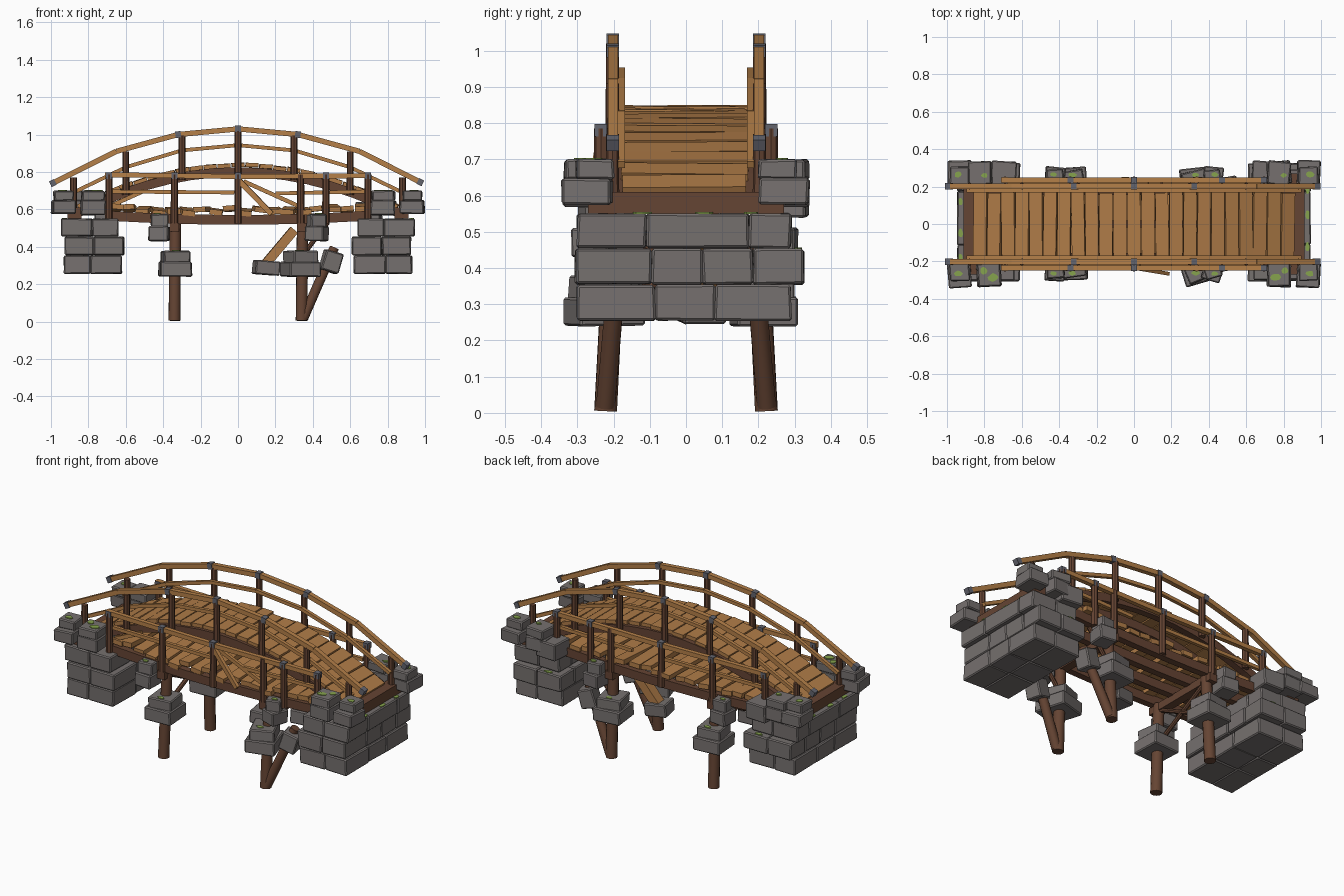
import bpy, bmesh, math, random
from mathutils import Vector, Matrix, Euler

if "Cube" in bpy.data.objects:
    bpy.data.objects.remove(bpy.data.objects["Cube"])

random.seed(7)
R = random.uniform


def material(name, rgb):
    m = bpy.data.materials.new(name)
    m.diffuse_color = (*rgb, 1)
    m.use_nodes = True
    m.node_tree.nodes["Principled BSDF"].inputs["Base Color"].default_value = m.diffuse_color
    return m


WOOD = material("light wood", (0.46, 0.215, 0.066))
PLANK = material("deck wood", (0.43, 0.2, 0.064))
DARK = material("dark wood", (0.13, 0.058, 0.033))
STONE = material("grey stone", (0.18, 0.163, 0.158))
METAL = material("dark metal", (0.125, 0.128, 0.155))
MOSS = material("green moss", (0.24, 0.37, 0.075))


def part(name, mat, build):
    bm = bmesh.new()
    build(bm)
    me = bpy.data.meshes.new(name)
    bm.to_mesh(me)
    bm.free()
    me.materials.append(mat)
    ob = bpy.data.objects.new(name, me)
    bpy.context.collection.objects.link(ob)
    return ob


def box(bm, c, size, rot=(0, 0, 0)):
    m = Matrix.Translation(c) @ Euler(rot).to_matrix().to_4x4() @ Matrix.Diagonal((*size, 1))
    return bmesh.ops.create_cube(bm, size=1, matrix=m)["verts"]


def log(bm, p, q, r, sides=10):
    p, q = Vector(p), Vector(q)
    d = q - p
    m = Matrix.Translation((p + q) / 2) @ d.to_track_quat('Z', 'Y').to_matrix().to_4x4()
    bmesh.ops.create_cone(bm, cap_ends=True, segments=sides, radius1=r, radius2=r * 0.95,
                          depth=d.length, matrix=m)


def bar(bm, p, q, w, h):
    p, q = Vector(p), Vector(q)
    d = q - p
    m = (Matrix.Translation((p + q) / 2) @ d.to_track_quat('X', 'Z').to_matrix().to_4x4()
         @ Matrix.Diagonal((d.length, w, h, 1)))
    bmesh.ops.create_cube(bm, size=1, matrix=m)


def stone(bm, x0, x1, y0, y1, z0, z1, turn=0.0, tilt=0.0):
    c = ((x0 + x1) / 2, (y0 + y1) / 2, (z0 + z1) / 2)
    vs = box(bm, c, (abs(x1 - x0), abs(y1 - y0), z1 - z0), (0, tilt, turn))
    for v in vs:
        v.co += Vector((R(-.003, .003), R(-.003, .003), R(-.002, .002)))
    edges = list({e for v in vs for e in v.link_edges})
    bmesh.ops.bevel(bm, geom=edges, offset=0.006, segments=1, affect='EDGES')


def arch(x):      # top surface of the upper deck
    return 0.845 - 0.245 * (x / 0.9) ** 2


def sag(x):       # top surface of the lower deck
    return 0.588 + 0.022 * (x / 0.7) ** 2


# Upper and lower plank decks
def upper_deck(bm):
    n = 23
    for i in range(n):
        x = -0.82 + 1.64 * i / (n - 1)
        slope = math.atan(0.49 * x / 0.81)
        box(bm, (x, R(-.006, .006), arch(x) - 0.01 + R(-.003, .003)),
            (0.069 / math.cos(slope), 0.35 + R(-.01, .02), 0.022),
            (R(-.012, .012), slope + R(-.03, .03), R(-.02, .02)))


def lower_deck(bm):
    for i in range(18):
        x = -0.66 + 1.32 * i / 17
        box(bm, (x, R(-.01, .01), sag(x) + R(-.008, .016)), (0.068, 0.455 + R(-.02, .03), 0.028),
            (R(-.04, .04), R(-.15, .15), R(-.06, .06)))


part("upper_deck", PLANK, upper_deck)
part("lower_deck", PLANK, lower_deck)


# Curved side beams under each deck
def curved_beam(bm, f, half, y, w, top, bottom, n=14):
    ring = []
    for i in range(n + 1):
        x = -half + 2 * half * i / n
        ring.append([bm.verts.new((x, y + dy, f(x) - dz)) for dy, dz in
                     ((-w / 2, top), (w / 2, top), (w / 2, bottom), (-w / 2, bottom))])
    for a, b in zip(ring, ring[1:]):
        for k in range(4):
            bm.faces.new((a[k], a[(k + 1) % 4], b[(k + 1) % 4], b[k]))
    bm.faces.new(ring[0])
    bm.faces.new(ring[-1])
    bmesh.ops.recalc_face_normals(bm, faces=bm.faces)


def beams(bm):
    for y in (-0.175, 0, 0.175):
        curved_beam(bm, arch, 0.86, y, 0.04, 0.02, 0.07)
    for y in (-0.215, -0.07, 0.07, 0.215):
        curved_beam(bm, sag, 0.71, y, 0.04, 0.018, 0.07)
    for s in (-1, 1):
        box(bm, (s * 0.875, 0, 0.58), (0.075, 0.54, 0.06))       # end sills
        box(bm, (s * 0.34, 0, 0.505), (0.05, 0.5, 0.045))        # pier caps


part("support_beams", DARK, beams)

# Handrails
TOP = [(-.99, .74), (-.65, .91), (-.32, 1.0), (0, 1.03), (.32, 1.0), (.65, .91), (.975, .745)]
MID = [(-.89, .685), (-.6, .825), (-.3, .915), (0, .943), (.3, .915), (.6, .825), (.89, .685)]
LOW = [-0.69, -0.34, 0, 0.47, 0.695]


def rails(bm):
    for s in (-1, 1):
        for path, y, t in ((TOP, 0.202, 0.028), (MID, 0.178, 0.02)):
            for a, b in zip(path, path[1:]):
                bar(bm, (a[0], s * y, a[1]), (b[0], s * y, b[1]), t, t)
        y = s * 0.235
        bar(bm, (-.71, y, .785), (0.01, y, .775), .026, .026)
        bar(bm, (0, y, .775), (.71, y, .78), .026, .026)
        bar(bm, (-.68, s * .222, .695), (-.02, s * .222, .69), .02, .02)
        bar(bm, (.2, s * .222, .685), (.68, s * .222, .695), .02, .02)
    # Broken loose rails
    bar(bm, (0, -.235, .76), (.18, -.265, .575), .02, .028)
    bar(bm, (.03, -.22, .75), (.34, -.215, .61), .018, .022)
    bar(bm, (-.7, -.21, .61), (-.5, -.2, .7), .018, .022)


part("handrails", WOOD, rails)


def posts(bm):
    for s in (-1, 1):
        for x, z in ((0, 1.02), (.3, .995), (.6, .91), (.88, .77)):
            for k in ((1,) if x == 0 else (-1, 1)):
                log(bm, (k * x, s * .203, arch(x) - .06), (k * x, s * .203, z), .019, 8)
        for x in LOW + [0.335]:
            log(bm, (x, s * .235, .525), (x, s * .235, .785), .02, 8)


part("rail_posts", DARK, posts)


def brackets(bm):
    for s in (-1, 1):
        for x, z in TOP:
            if abs(abs(x) - .65) > .01:
                box(bm, (x, s * .202, z), (.03, .034, .034), (0, math.atan(x * .5), 0))
        for x in LOW:
            box(bm, (x, s * .235, .78), (.033, .034, .034))


part("rail_brackets", METAL, brackets)


# Round pier legs and leaning braces
def legs(bm):
    for x in (-.34, .34):
        for s in (-1, 1):
            log(bm, (x, s * .222, .005), (x + .005, s * .195, .53), .032, 12)
    for s in (-1, 1):
        log(bm, (.35, s * .222, .02), (.515, s * .19, .395), .027, 12)
        log(bm, (.35, s * .2, .36), (.48, s * .2, .53), .013, 8)
        log(bm, (-.34, s * .2, .3), (-.33, -s * .2, .5), .013, 8)


ob = part("pier_legs", DARK, legs)
bpy.context.view_layer.objects.active = ob
ob.select_set(True)
bpy.ops.object.shade_smooth_by_angle(angle=math.radians(40))
part("fallen_board", PLANK, lambda bm: bar(bm, (.14, .05, .3), (.3, .06, .49), .06, .05))

# Block abutments: y joints of each course, then x joints
COURSES = [(.255, .353, (-.3, -.085, .08, .29), (.62, .79, .93)),
           (.355, .453, (-.305, -.095, .045, .185, .325), (.61, .77, .925)),
           (.455, .55, (-.3, -.11, .175, .29), (.64, .78, .945))]


def abutments(bm):
    for s in (-1, 1):
        for z0, z1, ys, xs in COURSES:
            for a, b in zip(ys, ys[1:]):
                for c, d in zip(xs, xs[1:]):
                    stone(bm, s * c, s * d, a, b, z0, z1)


part("abutments", STONE, abutments)

# Corner stacks at both ends: x range, y range, z range
CORNER = [(.87, .995, .205, .34, .575, .648), (.88, .985, .2, .305, .645, .7),
          (.71, .84, .215, .335, .568, .65), (.715, .835, .21, .335, .645, .7)]


def corner_stones(bm):
    for sx in (-1, 1):
        for sy in (-1, 1):
            for x0, x1, y0, y1, z0, z1 in CORNER:
                dx = .05 if sx < 0 < sy and x0 < .8 else 0
                stone(bm, sx * (x0 + dx), sx * (x1 + dx), sy * y0, sy * y1, z0, z1, R(-.1, .1))
        stone(bm, sx * .63, sx * .765, .2, .335, .54, .64, R(-.1, .1))


part("corner_stones", STONE, corner_stones)


# Stone collars around the pier legs
def collars(bm):
    for sx in (-1, 1):
        for sy in (-1, 1):
            t = R(-.1, .1) + (.2 if sx > 0 else 0)
            o = .02 if sx > 0 > sy else 0
            stone(bm, sx * .25, sx * .42, sy * .13, sy * (.3 + o), .24, .32, t)
            stone(bm, sx * .265, sx * .405, sy * .145, sy * (.285 + o), .31, .378, t + .1)
            stone(bm, sx * .37, sx * .475, sy * .2, sy * .305, .43, .51, -t)
            stone(bm, sx * .375, sx * .465, sy * .2, sy * .29, .505, .575, t)
    for sy in (-1, 1):
        stone(bm, .45, .545, sy * .16, sy * .25, .265, .375, .2, .3)
    stone(bm, .085, .215, -.02, .1, .25, .325, .2, .08)


part("pier_collars", STONE, collars)


# Thin moss patches on stone tops and the abutment ledges
def moss(bm):
    def patch(x, y, z, rx, ry):
        vs = [bm.verts.new((x + rx * R(.7, 1.1) * math.cos(k * math.tau / 8),
                            y + ry * R(.7, 1.1) * math.sin(k * math.tau / 8), z)) for k in range(8)]
        top = bmesh.ops.extrude_face_region(bm, geom=[bm.faces.new(vs)])["geom"]
        for v in top:
            if isinstance(v, bmesh.types.BMVert):
                v.co.z += .005
    for sx in (-1, 1):
        patch(sx * .755, -.285, .699, .03, .022)
        patch(sx * .805, -.25, .699, .022, .02)
        patch(sx * .8, .26, .699, .018, .014)
        for sy in (-1, 1):
            patch(sx * .94, sy * .265, .699, .024, .018)
            patch(sx * .33, sy * .262, .377, .024, .014)
            patch(sx * .43, sy * .265, .574, .02, .014)
        for y in (-.12, .05, .18):
            patch(sx * .928, y * sx, .549, .014, .026)
        patch(sx * .7, .308, .452, .03, .013)
    bmesh.ops.recalc_face_normals(bm, faces=bm.faces)


part("moss_patches", MOSS, moss)
